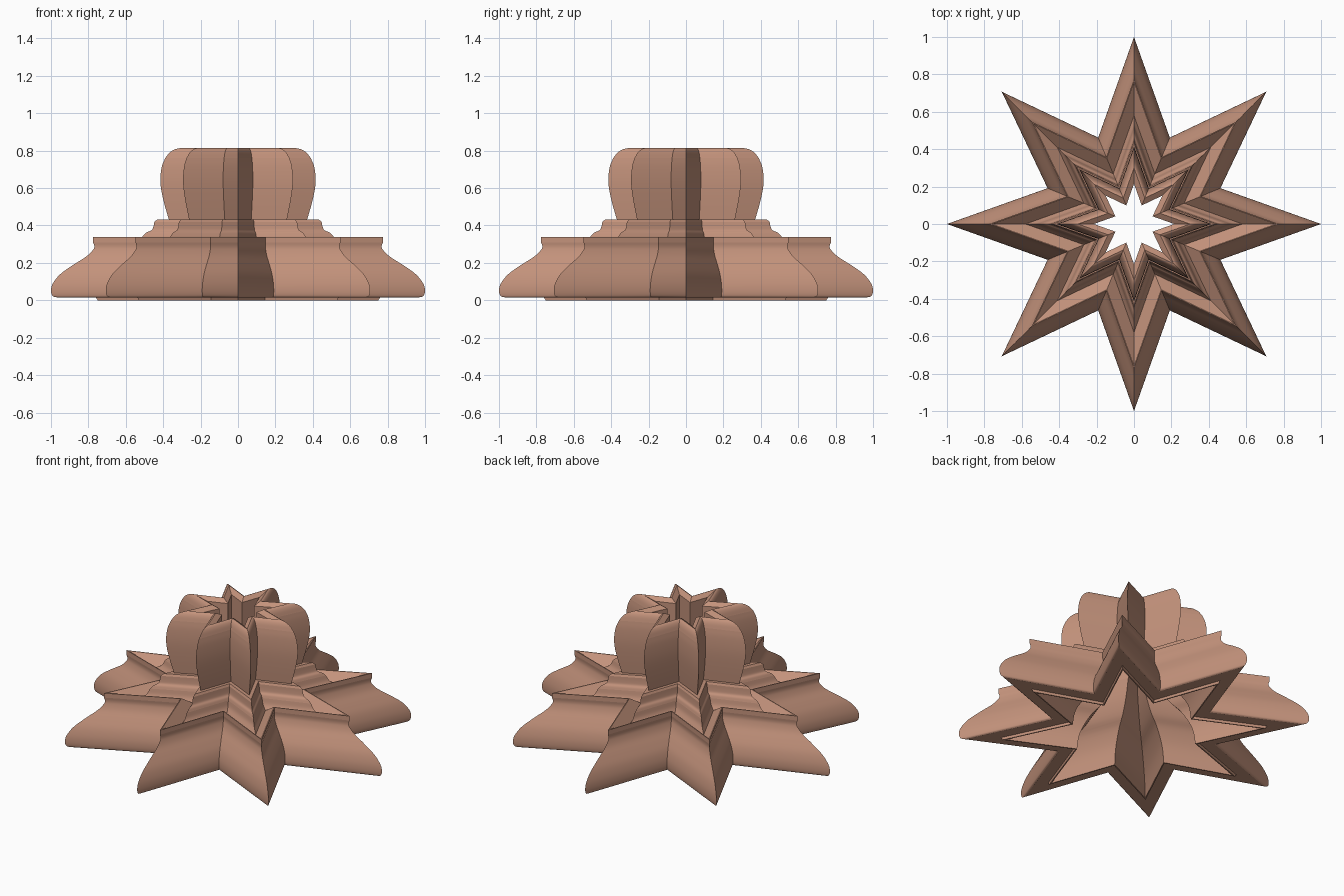
import bpy, bmesh, math
from mathutils import Vector

cube = bpy.data.objects.get("Cube")
if cube:
    bpy.data.objects.remove(cube, do_unlink=True)

POINTS = 8      # arms of the star
INNER = 0.5     # valley radius relative to tip radius

# Profile as (tip radius, height): smooth runs that meet at crisp corners
RUNS = [
    # flat underside rim and foot
    [(0.73, 0.0), (0.75, 0.0)],
    [(0.75, 0.0), (0.76, 0.015)],
    [(0.76, 0.015), (0.965, 0.015)],
    # bulging skirt up to the ledge
    [(0.965, 0.015), (0.99, 0.023), (1.0, 0.05), (0.99, 0.09), (0.95, 0.14),
     (0.88, 0.19), (0.81, 0.235), (0.775, 0.27), (0.768, 0.29), (0.775, 0.31)],
    [(0.775, 0.31), (0.775, 0.338)],
    [(0.775, 0.338), (0.76, 0.338)],
    # trough
    [(0.76, 0.338), (0.58, 0.28)],
    # stepped tier
    [(0.58, 0.28), (0.53, 0.31), (0.508, 0.345)],
    [(0.508, 0.345), (0.49, 0.362), (0.462, 0.375), (0.452, 0.395), (0.447, 0.42)],
    [(0.447, 0.42), (0.43, 0.433)],
    [(0.43, 0.433), (0.37, 0.433)],
    # swelling crown
    [(0.37, 0.433), (0.395, 0.52), (0.412, 0.6), (0.415, 0.66), (0.406, 0.72),
     (0.388, 0.762)],
    [(0.388, 0.762), (0.365, 0.79), (0.335, 0.808), (0.3, 0.815)],
    # rim and central opening
    [(0.3, 0.815), (0.215, 0.795)],
    [(0.215, 0.795), (0.215, 0.43)],
    # hollow lining under the skirt
    [(0.215, 0.43), (0.3, 0.33), (0.42, 0.25), (0.55, 0.2), (0.66, 0.13),
     (0.71, 0.07), (0.73, 0.0)],
]


def smooth_run(pts, steps=4):
    """Catmull-Rom interpolation through the points of one run."""
    p = [Vector(q) for q in pts]
    if len(p) == 2:
        return p
    p = [2 * p[0] - p[1]] + p + [2 * p[-1] - p[-2]]
    out = []
    for a, b, c, d in zip(p, p[1:], p[2:], p[3:]):
        for i in range(steps):
            t = i / steps
            out.append(0.5 * (2 * b + (c - a) * t + (2 * a - 5 * b + 4 * c - d) * t ** 2
                              + (3 * b - a - 3 * c + d) * t ** 3))
    return out + [p[-2]]


def star_ring(bm, r, z):
    ring = []
    for i in range(POINTS * 2):
        a = math.pi * i / POINTS
        s = r * (INNER if i % 2 else 1.0)
        ring.append(bm.verts.new((s * math.cos(a), s * math.sin(a), z)))
    return ring


# Sweep the profile around the star
profile, corners = [], set()
for run in RUNS:
    corners.add(len(profile))
    profile += smooth_run(run)[:-1]

bm = bmesh.new()
rings = [star_ring(bm, q.x, q.y) for q in profile]
n = POINTS * 2
for k, ring in enumerate(rings):
    nxt = rings[(k + 1) % len(rings)]
    for i in range(n):
        j = (i + 1) % n
        face = bm.faces.new((ring[i], ring[j], nxt[j], nxt[i]))
        face.smooth = True

# Crisp arm ridges, valleys and profile corners
for k, ring in enumerate(rings):
    nxt = rings[(k + 1) % len(rings)]
    for i in range(n):
        bm.edges.get((ring[i], nxt[i])).smooth = False
        if k in corners:
            bm.edges.get((ring[i], ring[(i + 1) % n])).smooth = False
bmesh.ops.recalc_face_normals(bm, faces=bm.faces)

mesh = bpy.data.meshes.new("star_stand")
bm.to_mesh(mesh)
bm.free()
stand = bpy.data.objects.new("star_stand", mesh)
bpy.context.collection.objects.link(stand)

# Terracotta colour
color = (0.55, 0.29, 0.2, 1.0)
clay = bpy.data.materials.new("terracotta")
clay.use_nodes = True
clay.diffuse_color = color
clay.node_tree.nodes["Principled BSDF"].inputs["Base Color"].default_value = color
mesh.materials.append(clay)
